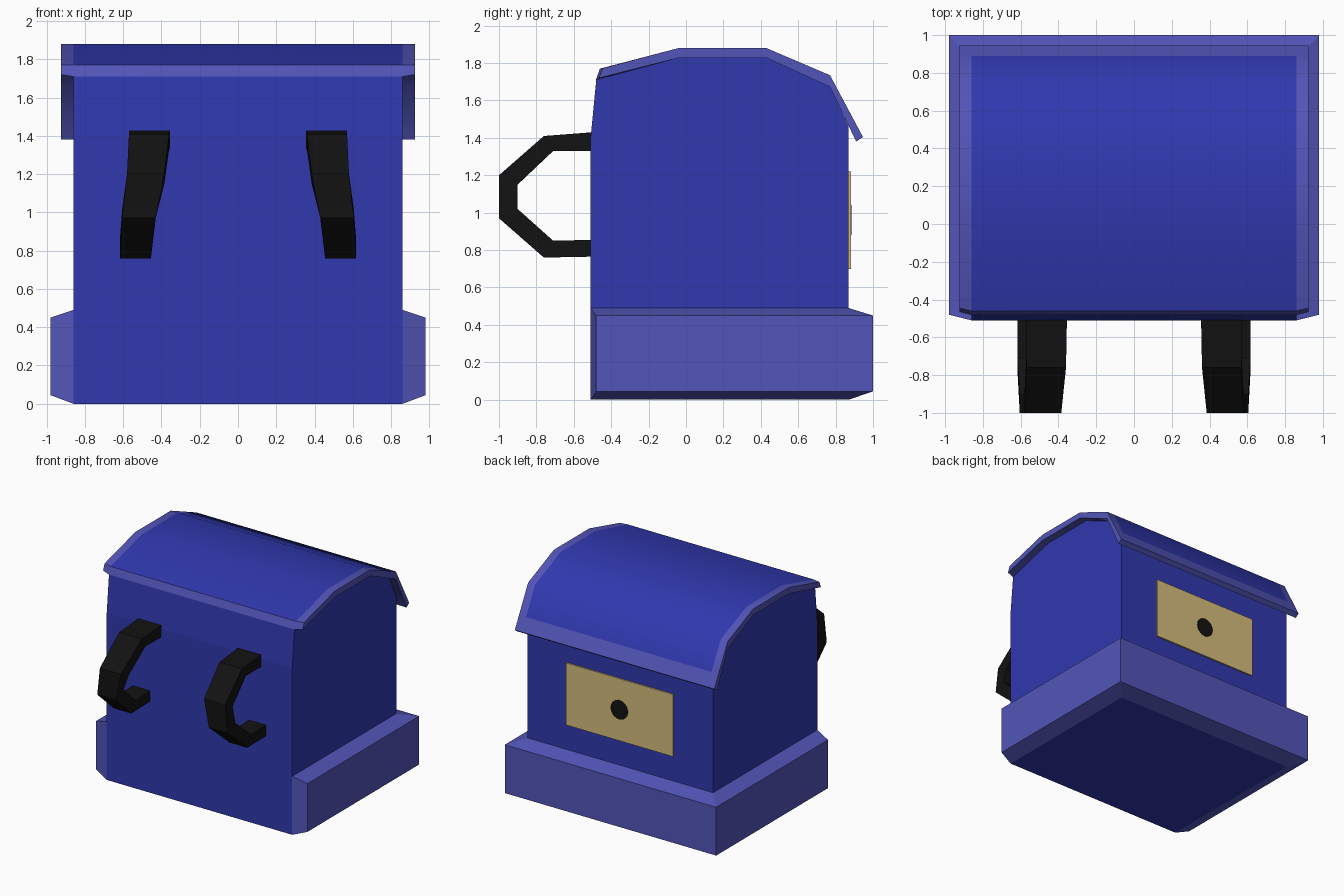
import bpy, bmesh, math
from mathutils import Matrix

if "Cube" in bpy.data.objects:
    bpy.data.objects.remove(bpy.data.objects["Cube"])


def material(name, rgb):
    m = bpy.data.materials.new(name)
    m.diffuse_color = (*rgb, 1)
    m.use_nodes = True
    m.node_tree.nodes["Principled BSDF"].inputs["Base Color"].default_value = m.diffuse_color
    return m


blue = material("deep blue", (0.030, 0.040, 0.43))
light = material("light blue", (0.085, 0.090, 0.48))
tan = material("tan brass", (0.68, 0.51, 0.20))
black = material("black", (0.006, 0.006, 0.006))


def loft(name, sections, mats, smooth=None, paint=None):
    """Skin closed sections (same point count) and cap both ends.
    paint(section_index, edge_index) gives the material index."""
    bm = bmesh.new()
    rings = [[bm.verts.new(p) for p in s] for s in sections]
    n = len(rings[0])
    for s in range(len(rings) - 1):
        for i in range(n):
            j = (i + 1) % n
            f = bm.faces.new((rings[s][i], rings[s][j], rings[s + 1][j], rings[s + 1][i]))
            if paint:
                f.material_index = paint(s, i)
    bm.faces.new(rings[0])
    bm.faces.new(rings[-1])
    bmesh.ops.recalc_face_normals(bm, faces=bm.faces)
    me = bpy.data.meshes.new(name)
    bm.to_mesh(me)
    bm.free()
    for m in mats:
        me.materials.append(m)
    ob = bpy.data.objects.new(name, me)
    bpy.context.collection.objects.link(ob)
    if smooth:
        bpy.ops.object.select_all(action='DESELECT')
        ob.select_set(True)
        bpy.context.view_layer.objects.active = ob
        bpy.ops.object.shade_smooth_by_angle(angle=math.radians(smooth))
    return ob


# Main body: side profile with an arched top, extruded across x
body = [(-.51, 0), (-.51, 1.40), (-.48, 1.71), (-.04, 1.83), (.43, 1.83),
        (.77, 1.675), (.87, 1.46), (.87, 0)]
loft("body", [[(x, y, z) for y, z in body] for x in (-.86, .86)], [blue])

# Base skirt: chamfered band around the sides and back
inner = [(-.86, -.51), (-.86, .87), (.86, .87), (.86, -.51)]
outer = [(-.98, -.48), (-.98, 1.0), (.98, 1.0), (.98, -.48)]
loft("base_skirt", [[(*i, 0), (*o, .045), (*o, .45), (*i, .49)]
                    for i, o in zip(inner, outer)], [light])

# Arched roof: overhanging slab with a light border
top = [(-.46, 1.77), (-.04, 1.88), (.43, 1.88), (.77, 1.735), (.89, 1.51), (.946, 1.405)]
under = [(.91, 1.38), (.77, 1.672), (.43, 1.828), (-.04, 1.828), (-.482, 1.71)]
sections = []
for x in (-.925, -.86, .86, .925):
    s = [(x, y, z) for y, z in top + under]
    if abs(x) > .9:
        s[0] = (x, -.445, 1.772)
        s[-1] = (x, -.465, 1.72)
    sections.append(s)
loft("roof", sections, [light, blue], 40,
     lambda s, i: 1 if s == 1 and i < 4 else 0)

# Two black strap loops on the front: outer (y, z), inner (y, z), x range
strap = [((-.50, 1.43), (-.50, 1.33), .355, .57),
         ((-.76, 1.41), (-.71, 1.33), .36, .57),
         ((-1.0, 1.20), (-.90, 1.15), .385, .58),
         ((-1.0, .97), (-.90, 1.02), .43, .605),
         ((-.76, .76), (-.71, .85), .455, .618),
         ((-.50, .765), (-.50, .855), .46, .618)]
for side, label in ((-1, "left"), (1, "right")):
    loft(label + "_strap", [[(side * a, *o), (side * b, *o), (side * b, *i), (side * a, *i)]
                            for o, i, a, b in strap], [black])

# Brass plate on the back, with a round keyhole disc
loft("back_plate", [[(-.495, y, .70), (.495, y, .70), (.495, y, 1.22), (-.495, y, 1.22)]
                    for y in (.868, .882)], [tan])
ring = [(.08 * math.cos(math.tau * k / 20), .96 + .08 * math.sin(math.tau * k / 20))
        for k in range(20)]
loft("keyhole", [[(x, y, z) for x, z in ring] for y in (.88, .886)], [black])
